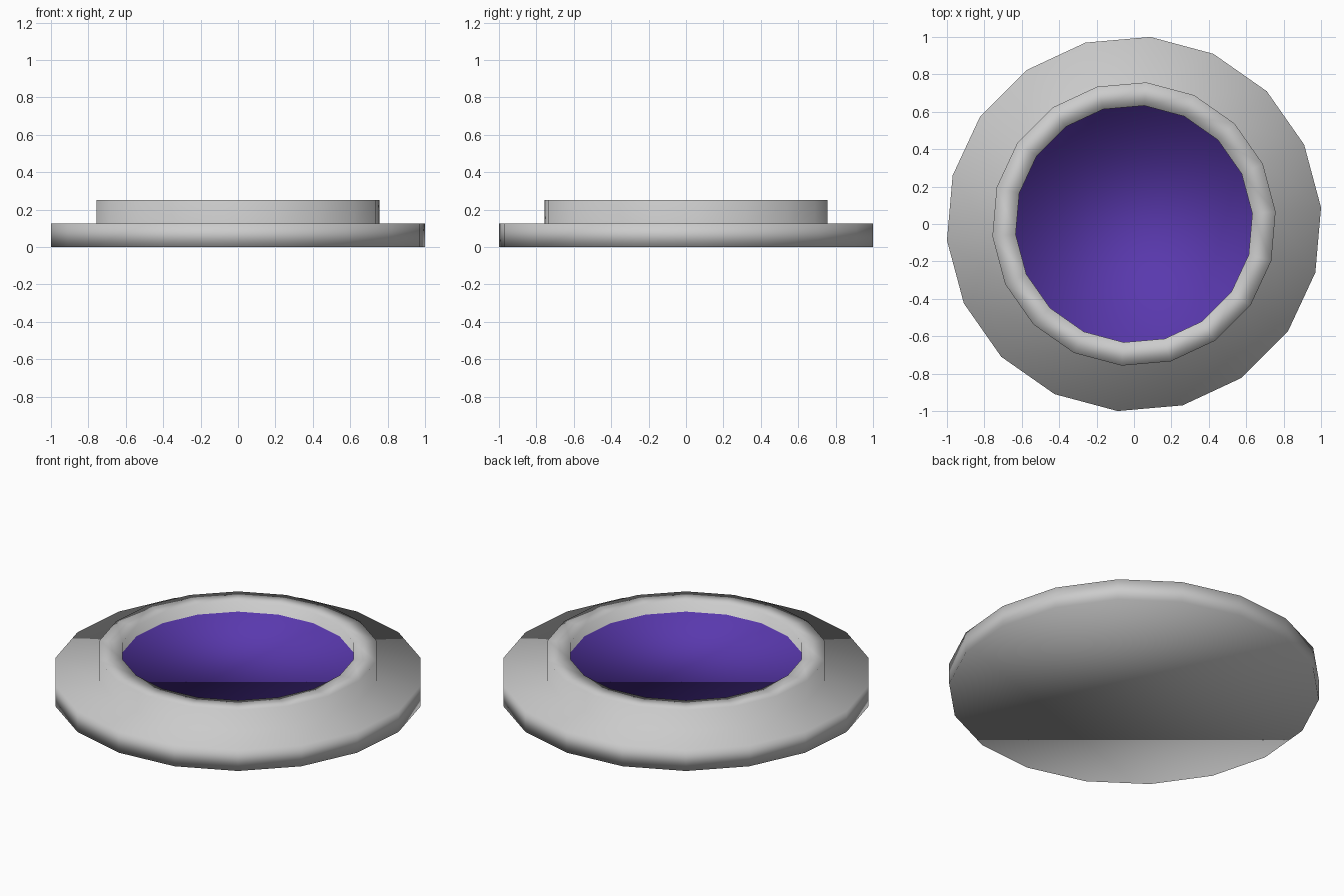
import bpy, bmesh
from math import sin, cos, radians

if "Cube" in bpy.data.objects:
    bpy.data.objects.remove(bpy.data.objects["Cube"])

SIDES = 18
# Profile from the underside edge up over the rim and down to the inset face: (radius, z)
PROFILE = [(1.0038, 0.0), (1.0038, 0.125), (0.76, 0.125),
           (0.76, 0.25), (0.635, 0.25), (0.635, 0.1875)]

bm = bmesh.new()

# Rings of vertices, with one corner on the 45 degree diagonal
rings = []
for r, z in PROFILE:
    angles = [radians(45 + 360 * i / SIDES) for i in range(SIDES)]
    rings.append([bm.verts.new((r * cos(a), r * sin(a), z)) for a in angles])

# Stepped grey walls
for low, high in zip(rings, rings[1:]):
    for i in range(SIDES):
        j = (i + 1) % SIDES
        bm.faces.new((low[i], low[j], high[j], high[i]))

# Underside and the coloured recessed face
bm.faces.new(rings[0][::-1])
inset = bm.faces.new(rings[-1])
inset.material_index = 1

for f in bm.faces:
    f.smooth = True

mesh = bpy.data.meshes.new("round_button")
bm.to_mesh(mesh)
bm.free()

# First slot stays plain grey, second is the purple face
purple = bpy.data.materials.new("purple")
purple.diffuse_color = (0.10, 0.04, 0.42, 1)
purple.use_nodes = True
purple.node_tree.nodes["Principled BSDF"].inputs["Base Color"].default_value = purple.diffuse_color
mesh.materials.append(None)
mesh.materials.append(purple)

button = bpy.data.objects.new("round_button", mesh)
bpy.context.collection.objects.link(button)
